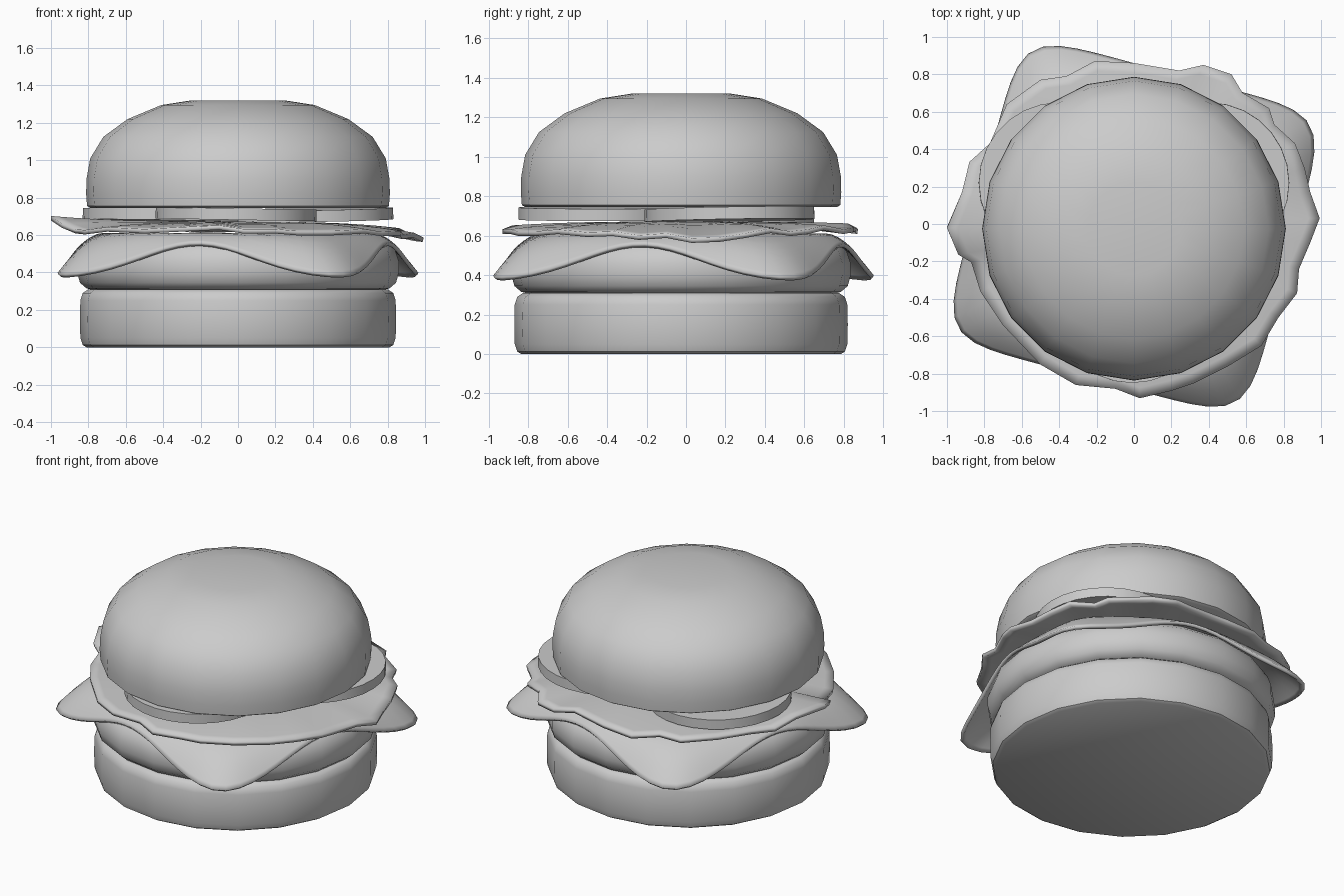
import bpy, bmesh
from math import sin, cos, pi, radians, hypot
from mathutils import Matrix, Vector

if "Cube" in bpy.data.objects:
    bpy.data.objects.remove(bpy.data.objects["Cube"])

CY = -0.025  # common centre of the stacked layers


def finish(bm, name, angle=40):
    bmesh.ops.recalc_face_normals(bm, faces=bm.faces)
    me = bpy.data.meshes.new(name)
    bm.to_mesh(me)
    bm.free()
    ob = bpy.data.objects.new(name, me)
    bpy.context.collection.objects.link(ob)
    bpy.ops.object.select_all(action='DESELECT')
    ob.select_set(True)
    bpy.context.view_layer.objects.active = ob
    bpy.ops.object.shade_smooth_by_angle(angle=radians(angle))
    return ob


def skin(bm, rings):
    for a, b in zip(rings, rings[1:]):
        n = len(a)
        for i in range(n):
            j = (i + 1) % n
            bm.faces.new((a[i], a[j], b[j], b[i]))


def lathe(name, profile, sides=20):
    bm = bmesh.new()
    rings = [[bm.verts.new((r * cos(2 * pi * i / sides), CY + r * sin(2 * pi * i / sides), z))
              for i in range(sides)] for r, z in profile]
    skin(bm, rings)
    bm.faces.new(rings[0])
    bm.faces.new(rings[-1])
    return finish(bm, name)


def sheet(name, rim, steps, point, thickness):
    """Thin leaf: rings of point(rim item, t) from the middle to the rim."""
    bm = bmesh.new()
    rings = [[bm.verts.new(point(p, t)) for p in rim] for t in steps]
    skin(bm, rings)
    bm.faces.new(rings[0])
    ob = finish(bm, name, 60)
    mod = ob.modifiers.new("thickness", 'SOLIDIFY')
    mod.thickness = thickness
    mod.offset = 0
    return ob


# Buns and patty
lathe("bottom_bun", [(0.81, 0), (0.83, 0.012), (0.843, 0.05), (0.845, 0.15), (0.843, 0.25),
                     (0.83, 0.29), (0.80, 0.31)])
lathe("patty", [(0.77, 0.305), (0.81, 0.315), (0.845, 0.345), (0.86, 0.40), (0.86, 0.46),
                (0.84, 0.52), (0.79, 0.565), (0.70, 0.585)])
lathe("top_bun", [(0.79, 0.745), (0.807, 0.755), (0.812, 0.82), (0.81, 0.90), (0.79, 1.01),
                  (0.72, 1.125), (0.59, 1.22), (0.41, 1.295), (0.25, 1.32)])


# Cheese slice: rounded square with drooping corners
def cheese_point(a, t):
    u = a - radians(-15)
    R = 0.835 * (abs(cos(u)) ** 7.5 + abs(sin(u)) ** 7.5) ** (-1 / 7.5)
    edge = 0.465 - 0.085 * cos(4 * (a - radians(30)))
    r = R * t
    k = max(0, (r - 0.72) / (R - 0.72))
    return (r * cos(a), CY / 2 + r * sin(a), 0.6 - (0.6 - edge) * k ** 1.8)


sheet("cheese", [2 * pi * i / 80 for i in range(80)],
      [0.3, 0.6, 0.7, 0.76, 0.82, 0.87, 0.91, 0.95, 0.98, 1], cheese_point, 0.022)

# Lettuce: irregular wavy leaf, rim given as x, y, z
leaf = [(0.99, 0.03, .575), (0.94, 0.17, .58), (0.91, 0.30, .60), (0.86, 0.43, .625), (0.75, 0.53, .61),
        (0.72, 0.62, .62), (0.58, 0.70, .64), (0.52, 0.80, .62), (0.37, 0.85, .63), (0.24, 0.82, .65),
        (0.0, 0.86, .63), (-0.21, 0.87, .62), (-0.36, 0.79, .64), (-0.50, 0.77, .63), (-0.68, 0.64, .65),
        (-0.77, 0.43, .63), (-0.88, 0.33, .64), (-0.92, 0.17, .67), (-1.0, -0.02, .69), (-0.94, -0.16, .65),
        (-0.87, -0.20, .62), (-0.82, -0.36, .615), (-0.70, -0.54, .63), (-0.50, -0.75, .62),
        (-0.31, -0.86, .63), (-0.10, -0.88, .64), (0.03, -0.93, .62), (0.20, -0.89, .62),
        (0.32, -0.85, .61), (0.50, -0.76, .61), (0.68, -0.65, .62), (0.77, -0.50, .605),
        (0.87, -0.37, .61), (0.88, -0.24, .59), (0.94, -0.10, .60)]


def leaf_point(p, t):
    return (p[0] * t, p[1] * t, 0.66 + (p[2] - 0.66) * t ** 3)


sheet("lettuce", leaf, [0.3, 0.6, 0.75, 0.86, 0.94, 1], leaf_point, 0.024)

# Three overlapping tomato slices, each slightly tilted
for i, (x, y, z, tx, ty) in enumerate([(-0.01, -0.42, 0.712, 0, 1), (0.40, 0.22, 0.708, 1, -1),
                                       (-0.40, 0.22, 0.705, -1, 1)]):
    bm = bmesh.new()
    m = Matrix.Translation((x, y, z)) @ Matrix.Rotation(radians(tx), 4, 'X') @ Matrix.Rotation(radians(ty), 4, 'Y')
    bmesh.ops.create_cone(bm, cap_ends=True, segments=28, radius1=0.43, radius2=0.43, depth=0.062, matrix=m)
    finish(bm, f"tomato_slice_{i + 1}")
